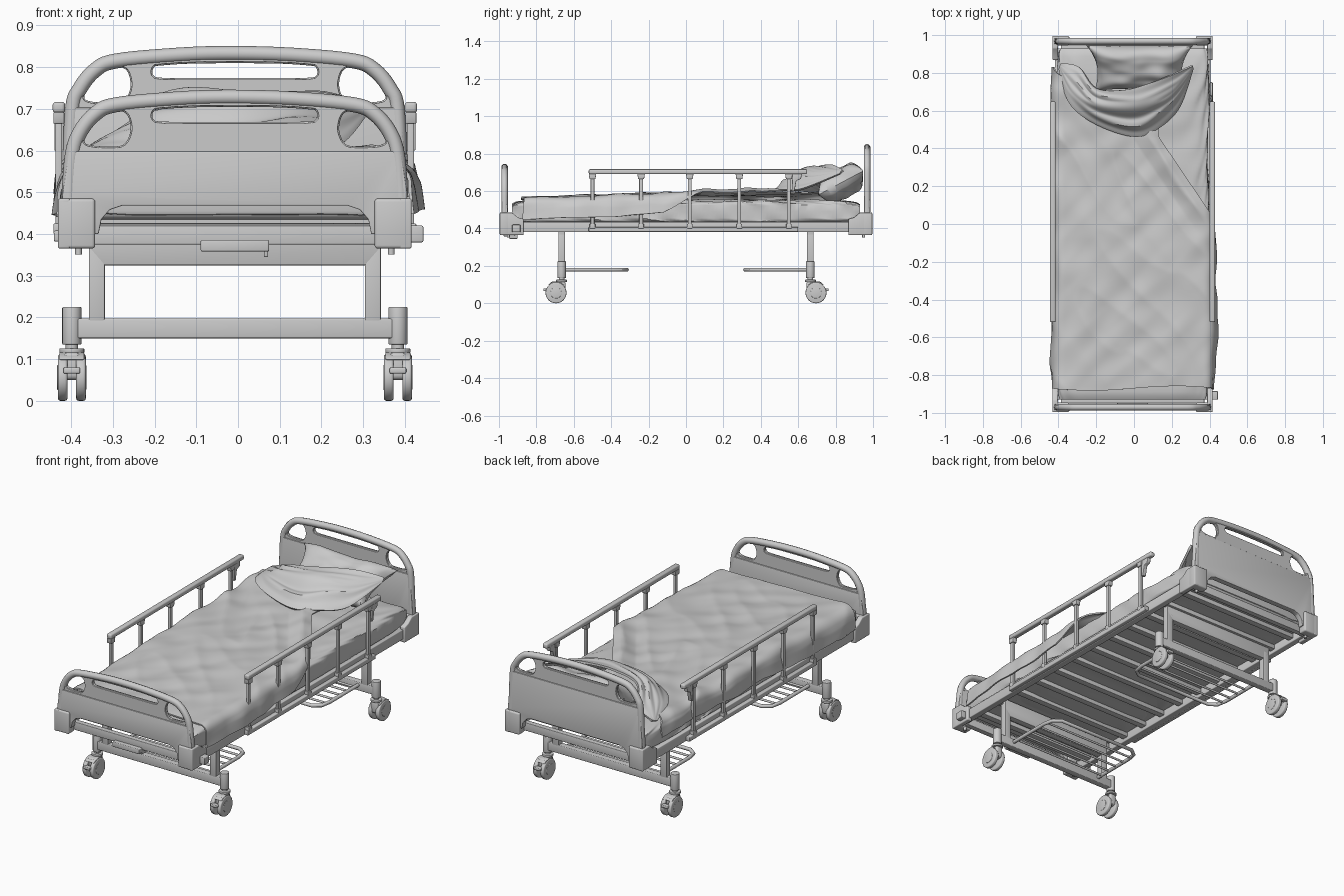
import bpy, bmesh, math
from mathutils import Vector, noise

if "Cube" in bpy.data.objects:
    bpy.data.objects.remove(bpy.data.objects["Cube"])

def new_obj(name, bm, bevel=0):
    bmesh.ops.recalc_face_normals(bm, faces=bm.faces)
    me = bpy.data.meshes.new(name)
    bm.to_mesh(me)
    bm.free()
    ob = bpy.data.objects.new(name, me)
    bpy.context.collection.objects.link(ob)
    if bevel:
        m = ob.modifiers.new("bevel", 'BEVEL')
        m.width, m.segments = bevel, 3
    return ob

def box(name, x0, x1, y0, y1, z0, z1, bevel=0):
    bm = bmesh.new()
    bmesh.ops.create_cube(bm, size=1)
    for v in bm.verts:
        v.co = ((x0+x1)/2 + v.co.x*(x1-x0), (y0+y1)/2 + v.co.y*(y1-y0), (z0+z1)/2 + v.co.z*(z1-z0))
    return new_obj(name, bm, bevel)

def prism(name, pts, place, a, b, bevel=0):
    """Extrude a 2D outline; place(p, q, t) gives the 3D point."""
    bm = bmesh.new()
    lo = [bm.verts.new(place(p, q, a)) for p, q in pts]
    hi = [bm.verts.new(place(p, q, b)) for p, q in pts]
    bm.faces.new(lo)
    bm.faces.new(hi)
    for i in range(len(pts)):
        j = (i+1) % len(pts)
        bm.faces.new((lo[i], lo[j], hi[j], hi[i]))
    return new_obj(name, bm, bevel)

def cyl(name, c, r, h, axis='Z', seg=24, bevel=0):
    bm = bmesh.new()
    bmesh.ops.create_cone(bm, cap_ends=True, segments=seg, radius1=r, radius2=r, depth=h)
    for v in bm.verts:
        p = v.co.copy()
        v.co = Vector(c) + (p if axis == 'Z' else Vector((p.z, p.x, p.y)))
    return new_obj(name, bm, bevel)

def curve(name, loops, closed, bevel, dim='3D', extrude=0):
    cu = bpy.data.curves.new(name, 'CURVE')
    cu.dimensions, cu.bevel_depth, cu.extrude = dim, bevel, extrude
    cu.bevel_resolution, cu.use_fill_caps = 3, True
    if dim == '2D':
        cu.fill_mode = 'BOTH'
    for pts in loops:
        s = cu.splines.new('POLY')
        s.points.add(len(pts)-1)
        for q, p in zip(s.points, pts):
            q.co = (*p, 1)
        s.use_cyclic_u = closed
    ob = bpy.data.objects.new(name, cu)
    bpy.context.collection.objects.link(ob)
    return ob

def smooth(pts, closed=True, n=5):
    """Catmull-Rom through the points."""
    P, out, N = [Vector(p) for p in pts], [], len(pts)
    get = (lambda i: P[i % N]) if closed else (lambda i: P[max(0, min(N-1, i))])
    for i in range(N if closed else N-1):
        a, b, c, d = (get(i+k) for k in (-1, 0, 1, 2))
        for k in range(n):
            t = k/n
            out.append(0.5*(2*b + (c-a)*t + (2*a-5*b+4*c-d)*t*t + (3*b-a-3*c+d)*t**3))
    return out if closed else out + [P[-1]]

def surf(name, f, nu, nv, thick=0):
    bm = bmesh.new()
    g = [[bm.verts.new(f(i/nu, j/nv)) for j in range(nv+1)] for i in range(nu+1)]
    for i in range(nu):
        for j in range(nv):
            bm.faces.new((g[i][j], g[i+1][j], g[i+1][j+1], g[i][j+1]))
    bmesh.ops.remove_doubles(bm, verts=bm.verts, dist=1e-5)
    ob = new_obj(name, bm)
    if thick:
        m = ob.modifiers.new("thickness", 'SOLIDIFY')
        m.thickness, m.offset = thick, 0
    return ob

# Head and foot boards: holed upper panel, thicker lower panel, tube frame
def board(name, y, dz):
    arch = [(.413, .5), (.405, .60), (.387, .655), (.35, .70), (.30, .722), (.15, .736), (0, .74)]
    arch = [(x-.015, z+dz*(1 if z > .55 else 0)-.012, 0) for x, z in arch]
    full = smooth(arch + [(-x, z, 0) for x, z, _ in arch[-2::-1]], False)
    ear = [(.365, .63), (.355, .610), (.30, .605), (.262, .612), (.245, .65), (.257, .692), (.295, .70), (.34, .675)]
    half = [(.1, .664), (.18, .665), (.198, .671), (.203, .685), (.196, .70), (.178, .704), (.09, .709)]
    slot = half + [(-x, z) for x, z in half[::-1]]
    hole = lambda pts, s: smooth([(s*x, z+dz, 0) for x, z in pts])
    holes = [hole(ear, 1), hole(ear, -1), hole(slot, 1)]
    parts = [curve(name+"_panel", [full]+holes, True, .002, '2D', .009),
             curve(name+"_frame_tube", [full], False, .018),
             curve(name+"_hole_rims", holes, True, .005)]
    for o in parts:
        o.rotation_euler, o.location = (math.pi/2, 0, 0), (0, y, 0)
    half = [(.27, .468), (.30, .458), (.32, .435), (.327, .40), (.415, .40), (.413, .5), (.398, .598+dz)]
    prism(name+"_lower_panel", half + [(-x, z) for x, z in half[::-1]],
          lambda p, q, t: (p, t, q), y-.016, y+.016, .003)
board("footboard", -.97, 0)
board("headboard", .968, .105)

# Corner bumpers
for sx in (-1, 1):
    for sy in (-1, 1):
        box("corner_bumper_end", *sorted((sx*.335, sx*.424)), *sorted((sy*.945, sy*.996)), .365, .485, .008)
        prism("corner_bumper_side", [(.996, .365), (.996, .485), (.93, .485), (.90, .46), (.868, .45), (.868, .365)],
              lambda p, q, t: (t, sy*p, q), sx*.395, sx*.424, .005)
        cyl("bumper_bolt", (sx*.375, sy*.95, .36), .008, .018)

# Bed frame, slats and platform
for s in (-1, 1):
    box("side_beam", *sorted((s*.375, s*.412)), -.93, .93, .38, .435, .004)
    box("end_beam", -.38, .38, *sorted((s*.92, s*.95)), .375, .42, .003)
box("platform", -.375, .375, -.91, .91, .425, .435)
for i in range(12):
    y = -.83 + i*1.66/11
    box("slat", -.38, .38, y-.018, y+.018, .398, .424, .003)
box("crank_handle_base", .07, .08, -.945, -.90, .345, .39, .003)
box("crank_handle", -.082, .082, -.975, -.915, .358, .386, .004)
box("control_box", .41, .452, -.93, -.885, .38, .42, .004)
cyl("control_knob", (.435, -.907, .40), .014, .034, 'X')

# Leg frames, casters and under-bed racks
for sy in (-1, 1):
    Y = sy*.665
    prism("leg_top_beam", [(-.35, .365), (-.315, .325), (.315, .325), (.35, .365), (.35, .42), (-.35, .42)],
          lambda p, q, t: (p, t, q), Y-.018, Y+.018, .003)
    box("leg_bottom_beam", -.38, .38, Y-.018, Y+.018, .15, .197, .004)
    for sx in (-1, 1):
        box("leg_upright", *sorted((sx*.312, sx*.35)), Y-.018, Y+.018, .19, .37, .003)
        X, wy = sx*.391, sy*.695
        cyl("caster_post", (X, Y, .18), .023, .09, bevel=.003)
        cyl("caster_stem", (X, Y, .13), .015, .03)
        cyl("caster_collar", (X, Y, .12), .03, .012, bevel=.003)
        box("caster_housing", X-.022, X+.022, *sorted((Y-sy*.022, wy+sy*.03)), .05, .116, .012)
        box("caster_brake", X-.02, X+.02, *sorted((sy*.735, sy*.762)), .065, .08, .004)
        for k in (-1, 1):
            cyl("caster_wheel", (X+k*.022, wy, .056), .056, .023, 'X', 32, .006)
            cyl("caster_hub", (X+k*.029, wy, .056), .03, .012, 'X', 24, .002)
        prism("caster_fender", [(wy + .06*math.cos(a), .056 + .06*math.sin(a)) for a in
                                [math.radians(45+9*i) for i in range(11)]],
              lambda p, q, t: (t, p, q), X-.03, X+.03, .003)
    rim = [(-.29, .65), (-.29, .40), (-.28, .345), (-.24, .315), (.24, .315), (.28, .345), (.29, .40), (.29, .65)]
    rods = [[(x, sy*y, .18) for x, y in rim]]
    rods += [[(-.29, sy*y, .18), (.29, sy*y, .18)] for y in (.38, .44, .50, .56, .62)]
    curve("under_rack_rim", rods[:1], False, .010)
    curve("under_rack_rods", rods[1:], False, .006)

# Guard rails
for s in (-1, 1):
    X = s*.422
    box("guard_top_rail", X-.015, X+.015, -.52, .648, .69, .717, .008)
    box("guard_bottom_rail", X-.012, X+.012, -.52, .60, .382, .408, .004)
    for y in (-.50, -.24, .02, .285, .55):
        box("guard_post", X-.008, X+.008, y-.010, y+.010, .39, .70, .003)
        prism("guard_post_bracket", [(y-.02, .692), (y+.02, .692), (y+.016, .665), (y-.016, .665)],
              lambda p, q, t: (t, p, q), X-.013, X+.013, .002)
        box("guard_post_foot", X-.013, X+.013, y-.015, y+.015, .40, .425, .003)
    prism("guard_latch", [(.57, .695), (.62, .695), (.615, .665), (.59, .655), (.58, .60), (.565, .60)],
          lambda p, q, t: (t, p, q), X-.011, X+.011, .003)

# Mattress with creased sides
def wrinkle(x, y, z=0, fx=3, fy=3):
    return noise.noise(Vector((x*fx, y*fy, z*4+3.7)))

def lerp(a, b, t):
    return a + (b-a)*max(0, min(1, t))

def mattress(u, v):
    a = u*2*math.pi
    c, s = math.cos(a), math.sin(a)
    e = lambda t, p: math.copysign(abs(t)**p, t)
    k = min(1, v*5, (1-v)*5)
    k = math.sqrt(1-(1-k)**4)
    y = -.93 + 1.86*v
    w = .014*(wrinkle(c*.5, y+s*.3, s*.3, 4, 9))
    return (e(c, .25)*(.385+.015*k+w), y, .488 + e(s, .25)*(.04+.025*k) + w*.6)
surf("mattress", mattress, 80, 90)
box("mattress_core", -.37, .37, -.928, .928, .435, .53, .02)

# Blanket draped over the sides, pulled open on the right
def blanket(u, v):
    y = -.87 + 1.43*v
    right = lerp(.52, .13, (y+.12)/.58)
    s = lerp(-.53, right, u)
    y += v**3*lerp(.27, 0, (s+.45)/.4)
    y += .012*math.sin(s*7)*(1-v)
    a = abs(s)
    t = a-.372
    if t < 0:
        x, d = a, 0
    elif t < .06:
        q = t/.06*math.pi/2
        x, d = .372+.038*math.sin(q), .038*(1-math.cos(q))
    else:
        x, d = .41+.10*(t-.06), .038+.85*(t-.06)
    d *= lerp(1, .75, (y+.4)/.8)
    h = lerp(.562, .585, (y+.87)/.8)
    ridge = 1-2*abs(wrinkle(s+.9*y, y-.9*s, 0, 4.5, 1.3))
    h += .014*(ridge-.6)*lerp(.5, 1.2, v) + .010*wrinkle(s-y, y+s, 2, 7, 3)
    h += .022*max(0, 1-abs(s-right+.05)/.09)*lerp(0, 1, (y+.15)/.3)
    if t > 0:
        x += min(1, t/.08)*(.012+.02*wrinkle(s, y, 1, 3, 7))
    return (math.copysign(x, s), y, max(.445, h-d))
surf("blanket", blanket, 90, 120, .008)

# Pillow leaning on the headboard
def pillow(u, v):
    side = 1 if v < .5 else -1
    p, q = 2*u-1, (4*v-1 if v < .5 else 3-4*v)
    h = .08*(max(0, (1-p**4)*(1-q**4)))**.55
    x = p*(.265+.025*q)*(1-.15*(1-q*q))
    l = q*.14*(1-.14*(1-p*p))
    n = side*h*(1+.3*wrinkle(p, q, side, 2, 2))
    a = math.radians(28)
    return (.03+x, min(.945, .83+l*math.cos(a)-n*math.sin(a)*.8), .645+l*math.sin(a)+n*math.cos(a))
surf("pillow", pillow, 40, 80)

# Folded-back blanket top, lofted between its lower and upper edges
low = smooth([(-.395, .82, .57), (-.34, .64, .60), (-.2, .53, .605), (0, .465, .60), (.13, .51, .605),
              (.24, .62, .61), (.31, .82, .69)], False, 8)
up = smooth([(-.385, .85, .58), (-.29, .83, .62), (-.20, .72, .69), (-.05, .71, .72), (.08, .745, .735),
             (.2, .79, .735), (.31, .84, .71)], False, 8)
def fold(u, v):
    i = round(u*(len(low)-1))
    p = low[i].lerp(up[i], v)
    b = math.sin(math.pi*v)*math.sin(math.pi*u)
    ridge = 1-2*abs(wrinkle(u, v, 5, 2.5, 4))
    p.z += .03*b + .03*b*(ridge-.5)
    return p
surf("blanket_fold", fold, len(low)-1, 32, .012)

# Shift the frame so the side control box leaves the whole centred; smooth by angle
for o in bpy.data.objects:
    if o.name not in ("pillow", "blanket_fold", "blanket"):
        o.location.x -= .0075
bpy.ops.object.select_all(action='SELECT')
bpy.context.view_layer.objects.active = bpy.data.objects["footboard_panel"]
bpy.ops.object.convert(target='MESH')
bpy.ops.object.shade_smooth_by_angle(angle=math.radians(40))
